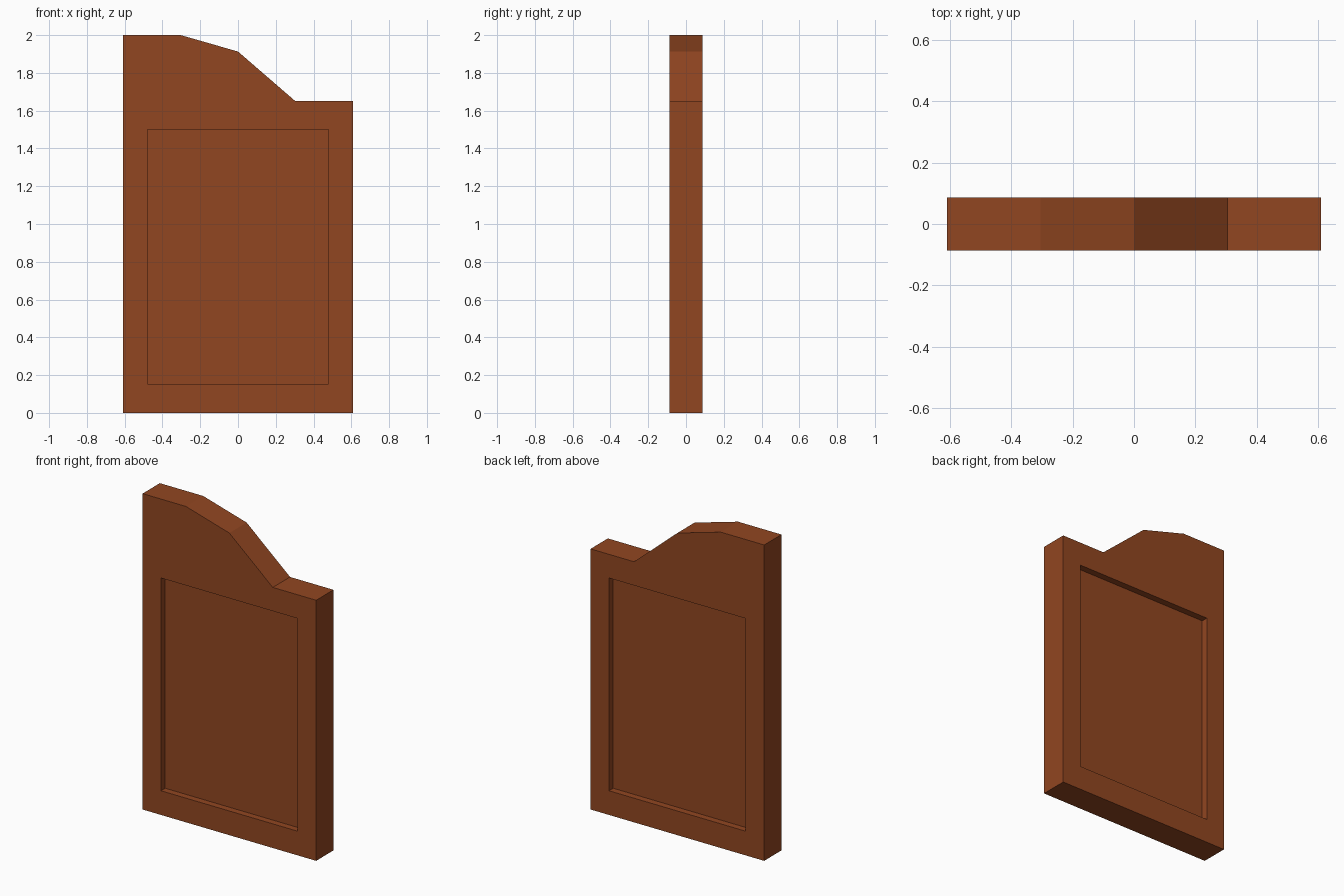
import bpy, bmesh

if "Cube" in bpy.data.objects:
    bpy.data.objects.remove(bpy.data.objects["Cube"])

HALF_DEPTH = 0.0865   # half thickness of the board
RECESS = 0.042        # depth of the sunken field on each face

wood = bpy.data.materials.new("reddish_brown_wood")
wood.diffuse_color = (0.285, 0.061, 0.015, 1)
wood.use_nodes = True
wood.node_tree.nodes["Principled BSDF"].inputs["Base Color"].default_value = wood.diffuse_color


def slab(name, profile, y0, y1):
    """Extrude an x-z outline from y0 to y1."""
    bm = bmesh.new()
    face = bm.faces.new([bm.verts.new((x, y0, z)) for x, z in profile])
    out = bmesh.ops.extrude_face_region(bm, geom=[face])
    verts = [v for v in out["geom"] if isinstance(v, bmesh.types.BMVert)]
    bmesh.ops.translate(bm, verts=verts, vec=(0, y1 - y0, 0))
    bmesh.ops.recalc_face_normals(bm, faces=bm.faces)
    mesh = bpy.data.meshes.new(name)
    bm.to_mesh(mesh)
    bm.free()
    mesh.materials.append(wood)
    obj = bpy.data.objects.new(name, mesh)
    bpy.context.collection.objects.link(obj)
    return obj


# Board with stepped, sloping top edge
panel = slab("panel", [(-0.608, 0), (0.608, 0), (0.608, 1.65), (0.304, 1.65),
                       (0, 1.913), (-0.304, 2), (-0.608, 2)],
             -HALF_DEPTH, HALF_DEPTH)

# Rectangular recess on front and back
field = [(-0.479, 0.153), (0.479, 0.153), (0.479, 1.5), (-0.479, 1.5)]
cutters = []
for side, label in ((-1, "front"), (1, "back")):
    cutter = slab(label + "_recess_cutter", field,
                  side * (HALF_DEPTH - RECESS), side * (HALF_DEPTH + 0.1))
    cutter.hide_render = True
    mod = panel.modifiers.new(label + "_recess", "BOOLEAN")
    mod.operation = "DIFFERENCE"
    mod.solver = "EXACT"
    mod.object = cutter
    cutters.append(cutter)

# Bake the cuts and remove the helpers
bpy.context.view_layer.update()
graph = bpy.context.evaluated_depsgraph_get()
baked = bpy.data.meshes.new_from_object(panel.evaluated_get(graph))
panel.modifiers.clear()
panel.data = baked
for cutter in cutters:
    bpy.data.objects.remove(cutter)
